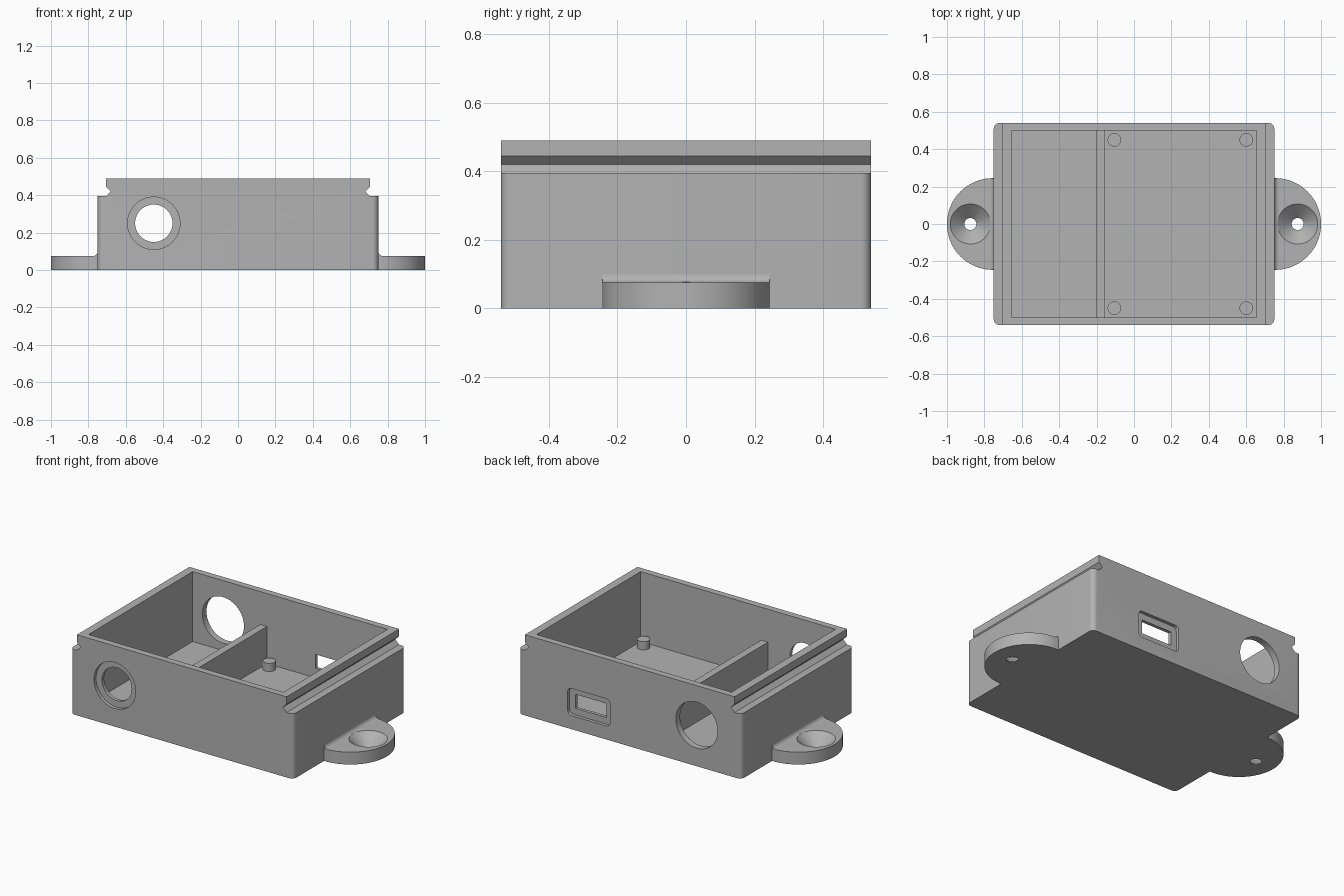
import bpy, bmesh, math

if "Cube" in bpy.data.objects:
    bpy.data.objects.remove(bpy.data.objects["Cube"], do_unlink=True)

GREY = (0.45, 0.45, 0.45, 1)
plastic = bpy.data.materials.new("grey plastic")
plastic.use_nodes = True
plastic.diffuse_color = GREY
plastic.node_tree.nodes["Principled BSDF"].inputs["Base Color"].default_value = GREY


def arc(cx, cy, r, start, end, n):
    angles = [math.radians(start + (end - start) * i / n) for i in range(n + 1)]
    return [(cx + r * math.cos(a), cy + r * math.sin(a)) for a in angles]


def circle(cx, cy, r, n=64):
    return arc(cx, cy, r, 0, 360, n)[:-1]


def rect(cx, cy, w, h, r=0):
    x, y = w / 2 - r, h / 2 - r
    corners = [(x, y), (-x, y), (-x, -y), (x, -y)]
    if not r:
        return [(cx + u, cy + v) for u, v in corners]
    return [p for i, (u, v) in enumerate(corners)
            for p in arc(cx + u, cy + v, r, 90 * i, 90 * i + 90, 6)]


def prism(name, outline, axis, low, high, corner_x=None, corner_r=0.03):
    """Extrude an outline along z or y; optionally round upright edges at corner_x."""
    bm = bmesh.new()
    rings = []
    for w in (low, high):
        rings.append([bm.verts.new((u, v, w) if axis == "z" else (u, w, v))
                      for u, v in outline])
        bm.faces.new(rings[-1])
    n = len(outline)
    for i in range(n):
        j = (i + 1) % n
        bm.faces.new((rings[0][i], rings[0][j], rings[1][j], rings[1][i]))
    if corner_x:
        edges = [e for e in bm.edges
                 if all(abs(abs(v.co.x) - corner_x) < 1e-4 for v in e.verts)
                 and abs(e.verts[0].co.z - e.verts[1].co.z) > 0.1]
        bmesh.ops.bevel(bm, geom=edges, offset=corner_r, segments=8,
                        profile=0.5, affect="EDGES")
    return finish(name, bm)


def finish(name, bm):
    bmesh.ops.recalc_face_normals(bm, faces=bm.faces)
    mesh = bpy.data.meshes.new(name)
    bm.to_mesh(mesh)
    bm.free()
    mesh.materials.append(plastic)
    obj = bpy.data.objects.new(name, mesh)
    bpy.context.collection.objects.link(obj)
    return obj


def activate(obj):
    bpy.ops.object.select_all(action="DESELECT")
    obj.select_set(True)
    bpy.context.view_layer.objects.active = obj


def combine(obj, tool, operation="DIFFERENCE"):
    activate(obj)
    mod = obj.modifiers.new("cut", "BOOLEAN")
    mod.operation, mod.solver, mod.object = operation, "EXACT", tool
    bpy.ops.object.modifier_apply(modifier=mod.name)
    bpy.data.objects.remove(tool, do_unlink=True)


def smooth(obj):
    activate(obj)
    bpy.ops.object.shade_smooth_by_angle(angle=math.radians(30))


# Case body: stepped profile with a V groove under each lid rail
half = [(0.75, 0), (0.75, 0.395), (0.705, 0.395), (0.68, 0.42), (0.705, 0.445), (0.705, 0.49)]
profile = half + [(-x, z) for x, z in reversed(half)]
body = prism("case_body", profile, "y", -0.54, 0.54, corner_x=0.75)

FLOOR = 0.065
combine(body, prism("cavity", rect(0, 0, 1.31, 1.0), "z", FLOOR, 0.6))

# Cable holes: counterbored at the front, wide at the back
HOLE = (-0.45, 0.25)
combine(body, prism("front_hole", circle(*HOLE, 0.10), "y", -0.6, -0.45))
combine(body, prism("front_counterbore", circle(*HOLE, 0.14), "y", -0.6, -0.52))
combine(body, prism("back_hole", circle(*HOLE, 0.14), "y", 0.45, 0.6))

# Connector port with a shallow rounded recess
PORT = (0.275, 0.165)
combine(body, prism("port_slot", rect(*PORT, 0.21, 0.085), "y", 0.45, 0.6))
combine(body, prism("port_recess", rect(*PORT, 0.285, 0.165, 0.025), "y", 0.52, 0.6))
smooth(body)

# Inner divider and board standoffs
prism("divider", rect(-0.178, 0, 0.045, 1.002), "z", FLOOR - 0.01, 0.29)
for x in (-0.105, 0.6):
    for y in (-0.45, 0.45):
        smooth(prism("standoff", circle(x, y, 0.036, 32), "z", FLOOR - 0.01, 0.115))


def countersink(x):
    """Stepped round cutter for a countersunk screw hole."""
    bm = bmesh.new()
    rings = [[bm.verts.new((u, v, z)) for u, v in circle(x, 0, r)]
             for r, z in ((0.032, -0.05), (0.032, 0.005), (0.107, 0.075), (0.107, 0.15))]
    for a, b in zip(rings, rings[1:]):
        for i in range(len(a)):
            bm.faces.new((a[i - 1], a[i], b[i], b[i - 1]))
    bm.faces.new(rings[0])
    bm.faces.new(rings[-1])
    return finish("countersink", bm)


# Mounting ears with a fillet against the case
for side, name in ((1, "left_mounting_ear"), (-1, "right_mounting_ear")):
    outline = [(0.745, -0.245)] + arc(0.755, 0, 0.245, -90, 90, 48) + [(0.745, 0.245)]
    ear = prism(name, [(side * x, y) for x, y in outline], "z", 0, 0.075)
    curve = [(0.745, 0.04), (0.775, 0.04)] + arc(0.775, 0.1, 0.025, 270, 180, 8) + [(0.745, 0.1)]
    fillet = prism("fillet", [(side * x, z) for x, z in curve], "y", -0.244, 0.244)
    combine(ear, fillet, "UNION")
    combine(ear, countersink(side * 0.875))
    smooth(ear)
